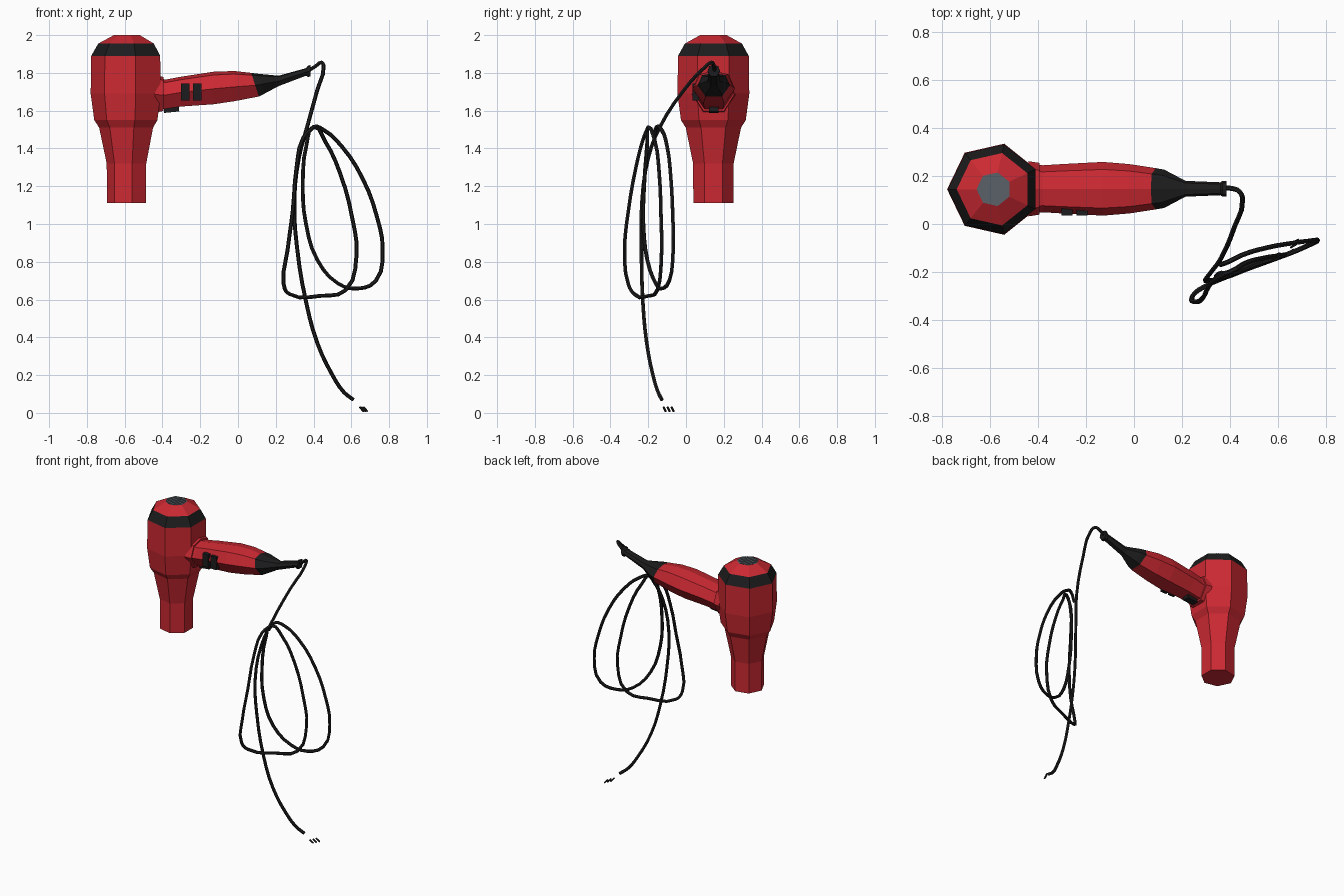
import bpy, bmesh, math
from mathutils import Vector

if "Cube" in bpy.data.objects:
    bpy.data.objects.remove(bpy.data.objects["Cube"])


def material(name, rgb):
    m = bpy.data.materials.new(name)
    m.diffuse_color = (*rgb, 1)
    m.use_nodes = True
    m.node_tree.nodes["Principled BSDF"].inputs["Base Color"].default_value = m.diffuse_color
    return m


RED = material("red plastic", (0.60, 0.022, 0.032))
BLACK = material("black rubber", (0.012, 0.012, 0.013))
GREY = material("grey grille", (0.10, 0.12, 0.135))


def loft(name, rings, mats, rule=None):
    """Skin a list of point rings, close both ends, colour segments by rule(segment)."""
    bm = bmesh.new()
    loops = [[bm.verts.new(p) for p in r] for r in rings]
    n = len(loops[0])
    for s, (a, b) in enumerate(zip(loops, loops[1:])):
        for i in range(n):
            j = (i + 1) % n
            f = bm.faces.new((a[i], a[j], b[j], b[i]))
            f.material_index = rule(s) if rule else 0
    bm.faces.new(loops[0]).material_index = rule(0) if rule else 0
    bm.faces.new(loops[-1]).material_index = rule(len(rings) - 1) if rule else 0
    bmesh.ops.recalc_face_normals(bm, faces=bm.faces)
    me = bpy.data.meshes.new(name)
    bm.to_mesh(me)
    bm.free()
    for m in mats:
        me.materials.append(m)
    ob = bpy.data.objects.new(name, me)
    bpy.context.collection.objects.link(ob)
    return ob


def box(name, centre, size, mat, rot=(0, 0, 0)):
    bpy.ops.mesh.primitive_cube_add(size=1, location=centre, rotation=rot)
    ob = bpy.context.object
    ob.name = name
    ob.scale = size
    ob.data.materials.append(mat)
    return ob


# Seven-sided barrel with nozzle, black band and grey intake on top
CX, CY = -0.585, 0.145
profile = [(0.109, 1.11), (0.110, 1.32), (0.150, 1.51), (0.176, 1.55), (0.195, 1.69),
           (0.192, 1.89), (0.155, 1.955), (0.072, 2.0)]


def heptagon(r, z):
    return [(CX + r * math.cos(math.pi + k * math.tau / 7),
             CY + r * math.sin(math.pi + k * math.tau / 7), z) for k in range(7)]


# the band sits between the upper shoulder rings; the lid facets are red
barrel_rings = [heptagon(r, z) for r, z in profile]
loft("barrel", barrel_rings, [RED, BLACK, GREY], lambda s: {5: 1, 7: 2}.get(s, 0))

# Intake slats
for k in range(-6, 7):
    x = k * 0.0095
    half = math.sqrt(0.064 ** 2 - x * x)
    box("intake_slat", (CX + x, CY, 2.0), (0.005, 2 * half, 0.003), GREY)

# Handle: faceted section, growing then tapering to a black strain relief
SECTION = [(0, 1), (0.72, 0.80), (1, -0.05), (0.5, -1), (-0.5, -1), (-1, -0.05), (-0.72, 0.80)]


def section(x, half_y, low, high, slant=0):
    mid, half_z = (low + high) / 2, (high - low) / 2
    return [(x - slant * v, 0.147 + half_y * u, mid + half_z * v) for u, v in SECTION]


handle = [section(-0.47, 0.105, 1.61, 1.775), section(-0.38, 0.098, 1.61, 1.765),
          section(-0.30, 0.103, 1.622, 1.78), section(-0.13, 0.112, 1.634, 1.806),
          section(-0.02, 0.103, 1.65, 1.81), section(0.09, 0.086, 1.675, 1.80, 0.02),
          section(0.125, 0.080, 1.69, 1.795, 0.015), section(0.215, 0.033, 1.73, 1.785),
          section(0.36, 0.027, 1.785, 1.825), section(0.37, 0.033, 1.778, 1.838),
          section(0.385, 0.033, 1.782, 1.842)]
loft("handle", handle, [RED, BLACK], lambda s: int(s >= 5))

# Collar where the handle meets the barrel
loft("handle_collar", [section(-0.44, 0.115, 1.59, 1.79), section(-0.395, 0.108, 1.598, 1.778)], [RED])

# Two switches on the front and a small button underneath
for x in (-0.28, -0.217):
    box("switch", (x, 0.052, 1.70), (0.045, 0.034, 0.09), BLACK)
box("under_button", (-0.352, 0.147, 1.605), (0.08, 0.05, 0.026), BLACK, (0, -0.1, 0))

# Power cord: out of the handle, two hanging loops, then down to the plug
PATHS = {
    "loop": [
        (0.37, 0.150, 1.81), (0.41, 0.148, 1.835), (0.44, 0.135, 1.855), (0.453, 0.10, 1.83),
        (0.42, -0.01, 1.71), (0.365, -0.14, 1.51), (0.322, -0.20, 1.35), (0.298, -0.233, 1.12),
        (0.312, -0.236, 0.88), (0.362, -0.228, 0.58), (0.42, -0.208, 0.37), (0.50, -0.175, 0.20),
        (0.56, -0.148, 0.11), (0.61, -0.128, 0.07)],
    "coil": [
        (0.40, -0.20, 1.513), (0.345, -0.225, 1.455), (0.31, -0.265, 1.30), (0.29, -0.305, 1.07),
        (0.262, -0.325, 0.86), (0.242, -0.305, 0.68), (0.27, -0.275, 0.63), (0.44, -0.20, 0.62),
        (0.57, -0.152, 0.65), (0.627, -0.130, 0.83), (0.605, -0.132, 1.03), (0.54, -0.142, 1.27),
        (0.46, -0.165, 1.44), (0.40, -0.20, 1.513), (0.365, -0.205, 1.43), (0.343, -0.222, 1.20),
        (0.36, -0.226, 1.00), (0.42, -0.205, 0.81), (0.53, -0.160, 0.685), (0.63, -0.130, 0.658),
        (0.73, -0.088, 0.70), (0.766, -0.068, 0.86), (0.735, -0.070, 1.04), (0.66, -0.080, 1.24),
        (0.55, -0.100, 1.41), (0.45, -0.130, 1.50), (0.40, -0.155, 1.515), (0.36, -0.17, 1.46)],
}
for label, pts in PATHS.items():
    cu = bpy.data.curves.new("cord_" + label, "CURVE")
    cu.dimensions = "3D"
    cu.bevel_depth = 0.0105
    cu.bevel_resolution = 1
    cu.resolution_u = 3
    cu.use_fill_caps = True
    cu.materials.append(BLACK)
    sp = cu.splines.new("BEZIER")
    sp.bezier_points.add(len(pts) - 1)
    sp.use_smooth = False
    for bp, p in zip(sp.bezier_points, pts):
        bp.co = p
        bp.handle_left_type = bp.handle_right_type = "AUTO"
    ob = bpy.data.objects.new("cord_" + label, cu)
    bpy.context.collection.objects.link(ob)

# Three slanted plug prongs at the cord's end
for k in range(3):
    box("plug_prong", (0.655 + 0.01 * k, -0.113 + 0.021 * k, 0.019),
        (0.034, 0.008, 0.008), BLACK, (0, math.radians(45), math.radians(30)))
